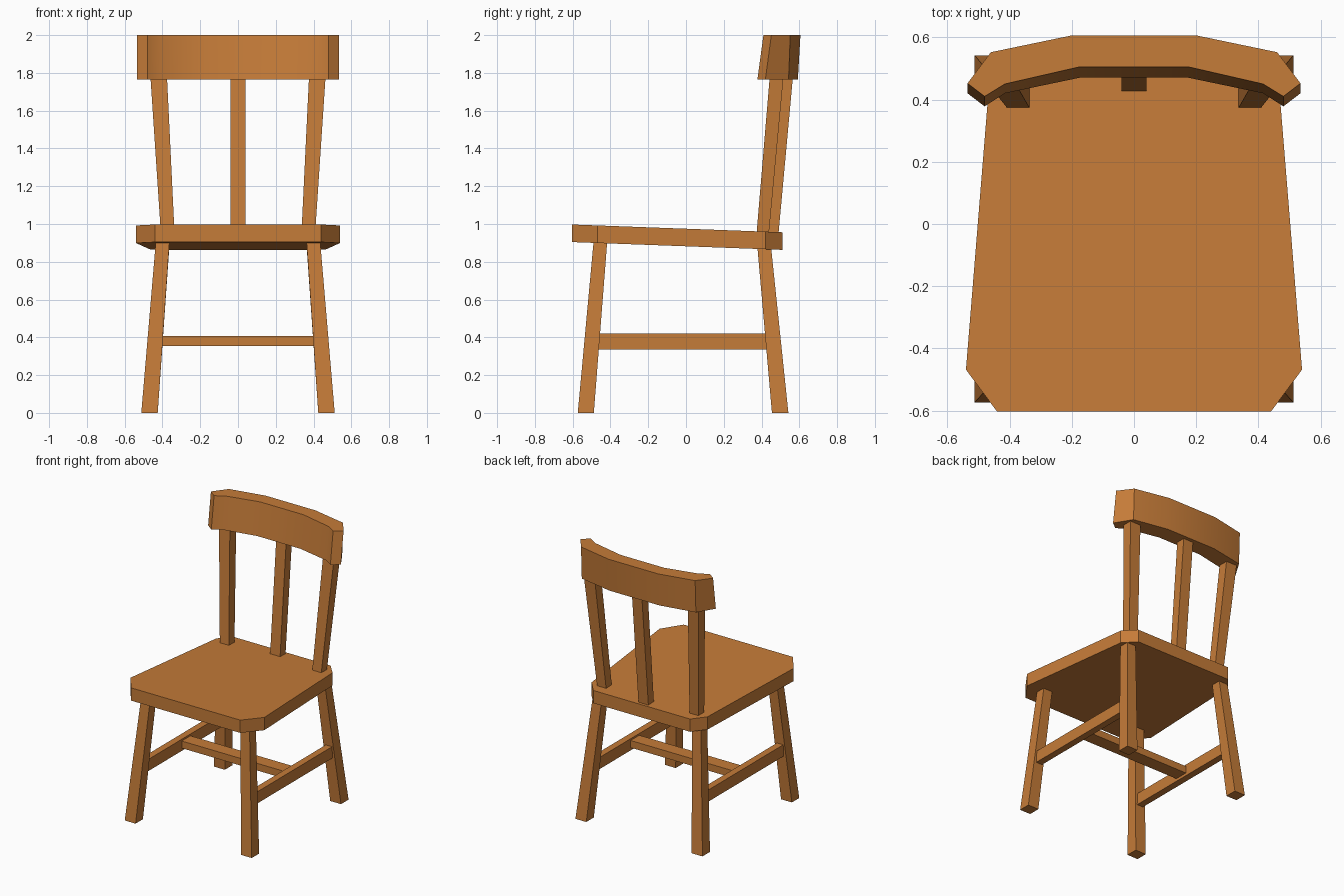
import bpy, bmesh
from math import radians

if "Cube" in bpy.data.objects:
    bpy.data.objects.remove(bpy.data.objects["Cube"])

wood = bpy.data.materials.new("wood")
wood.diffuse_color = (0.56, 0.20, 0.04, 1)
wood.use_nodes = True
wood.node_tree.nodes["Principled BSDF"].inputs["Base Color"].default_value = wood.diffuse_color


def loft(name, low, high):
    """Closed solid between two matching outlines."""
    bm = bmesh.new()
    a = [bm.verts.new(p) for p in low]
    b = [bm.verts.new(p) for p in high]
    n = len(a)
    bm.faces.new(a[::-1])
    bm.faces.new(b)
    for i in range(n):
        j = (i + 1) % n
        bm.faces.new((a[i], a[j], b[j], b[i]))
    bmesh.ops.recalc_face_normals(bm, faces=bm.faces[:])
    me = bpy.data.meshes.new(name)
    bm.to_mesh(me)
    bm.free()
    ob = bpy.data.objects.new(name, me)
    me.materials.append(wood)
    bpy.context.collection.objects.link(ob)
    return ob


def rect(x0, x1, y0, y1, z):
    return [(x0, y0, z), (x1, y0, z), (x1, y1, z), (x0, y1, z)]


def bar(name, low, high):
    return loft(name, rect(*low), rect(*high))


def mirrored(half):
    """Complete a right-hand outline with its left-hand copy."""
    return half + [(-x, y) for x, y in reversed(half)]


def span(s, a, b):
    return (s * a, s * b) if s > 0 else (s * b, s * a)


# Seat: chamfered, tapering board sloping down to the back
seat_outline = mirrored([(0.44, -0.603), (0.54, -0.468), (0.468, 0.42), (0.39, 0.51)])
top_z = lambda y: 0.975 - 0.037 * y
loft("seat",
     [(x, y, top_z(y) - 0.093) for x, y in seat_outline],
     [(x, y, top_z(y)) for x, y in seat_outline])

for s, side in ((-1, "left"), (1, "right")):
    # Splayed, tapering legs
    foot, head = span(s, 0.425, 0.512), span(s, 0.362, 0.434)
    bar(f"front_leg_{side}", (*foot, -0.573, -0.488, 0), (*head, -0.488, -0.416, 0.92))
    bar(f"back_leg_{side}", (*foot, 0.455, 0.542, 0), (*head, 0.376, 0.448, 0.90))
    # Side stretchers
    sx = span(s, 0.415, 0.465)
    bar(f"side_stretcher_{side}", (*sx, -0.50, 0.46, 0.335), (*sx, -0.50, 0.46, 0.42))
    # Outer back posts
    bar(f"back_post_{side}",
        (*span(s, 0.335, 0.407), 0.372, 0.437, 0.93),
        (*span(s, 0.377, 0.465), 0.445, 0.518, 1.80))

# Cross stretcher
bar("cross_stretcher", (-0.43, 0.43, -0.055, 0.045, 0.355), (-0.43, 0.43, -0.055, 0.045, 0.407))

# Centre back post
bar("centre_back_post", (-0.04, 0.04, 0.425, 0.488, 0.93), (-0.04, 0.04, 0.50, 0.568, 1.80))

# Curved, reclined top rail
rail_low = mirrored([(0.175, 0.470), (0.415, 0.420), (0.48, 0.378),
                     (0.535, 0.420), (0.46, 0.543), (0.20, 0.592)])
rail_high = mirrored([(0.175, 0.505), (0.415, 0.450), (0.48, 0.410),
                      (0.535, 0.452), (0.46, 0.552), (0.20, 0.606)])
# reorder so the outline runs front right -> back -> front left
rail = loft("top_rail",
            [(x, y, 1.765) for x, y in rail_low],
            [(x, y, 2.0) for x, y in rail_high])
bpy.context.view_layer.objects.active = rail
rail.select_set(True)
bpy.ops.object.shade_smooth_by_angle(angle=radians(30))
